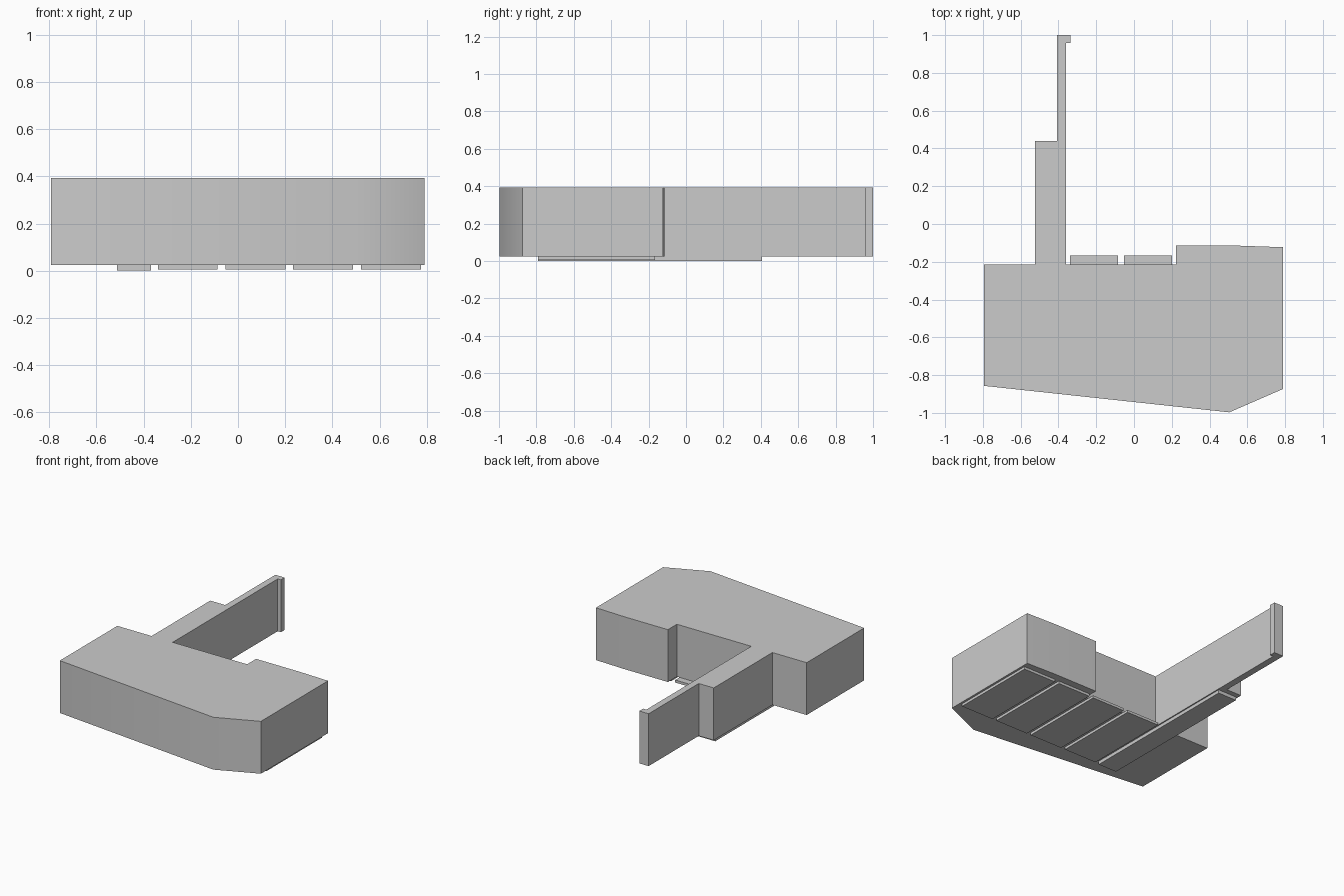
import bpy, bmesh, math

if "Cube" in bpy.data.objects:
    bpy.data.objects.remove(bpy.data.objects["Cube"])


def prism(name, outline, z0, z1):
    """Extrude a plan outline between two heights."""
    bm = bmesh.new()
    face = bm.faces.new([bm.verts.new((x, y, z0)) for x, y in outline])
    top = bmesh.ops.extrude_face_region(bm, geom=[face])
    for v in top["geom"]:
        if isinstance(v, bmesh.types.BMVert):
            v.co.z = z1
    bmesh.ops.recalc_face_normals(bm, faces=bm.faces)
    mesh = bpy.data.meshes.new(name)
    bm.to_mesh(mesh)
    bm.free()
    obj = bpy.data.objects.new(name, mesh)
    bpy.context.collection.objects.link(obj)
    return obj


def slab(name, x0, x1, y0, y1, z0, z1):
    return prism(name, [(x0, y0), (x1, y0), (x1, y1), (x0, y1)], z0, z1)


BASE, TOP = 0.024, 0.394

# Main block with its stepped rear arm and end tab
body = prism("building_block", [
    (-0.793, -0.857), (0.505, -0.997), (0.79, -0.873), (0.79, -0.123),
    (0.56, -0.115), (0.222, -0.115), (0.222, -0.215), (-0.36, -0.215),
    (-0.36, 0.957), (-0.335, 0.957), (-0.335, 1.0), (-0.408, 1.0),
    (-0.408, 0.44), (-0.525, 0.44), (-0.525, -0.215), (-0.793, -0.215),
], BASE, TOP)

# Soften only the shallow bends of the front wall
bpy.context.view_layer.objects.active = body
body.select_set(True)
bpy.ops.object.shade_smooth_by_angle(angle=math.radians(35))

# Long plate running beneath the arm
slab("arm_floor_plate", -0.512, -0.368, -0.79, 0.405, 0.0, BASE)

# Row of four plates beneath the main block
for i in range(4):
    x = -0.34 + i * 0.287
    slab(f"floor_plate_{i + 1}", x, x + 0.254, -0.79, -0.167, 0.006, BASE)
